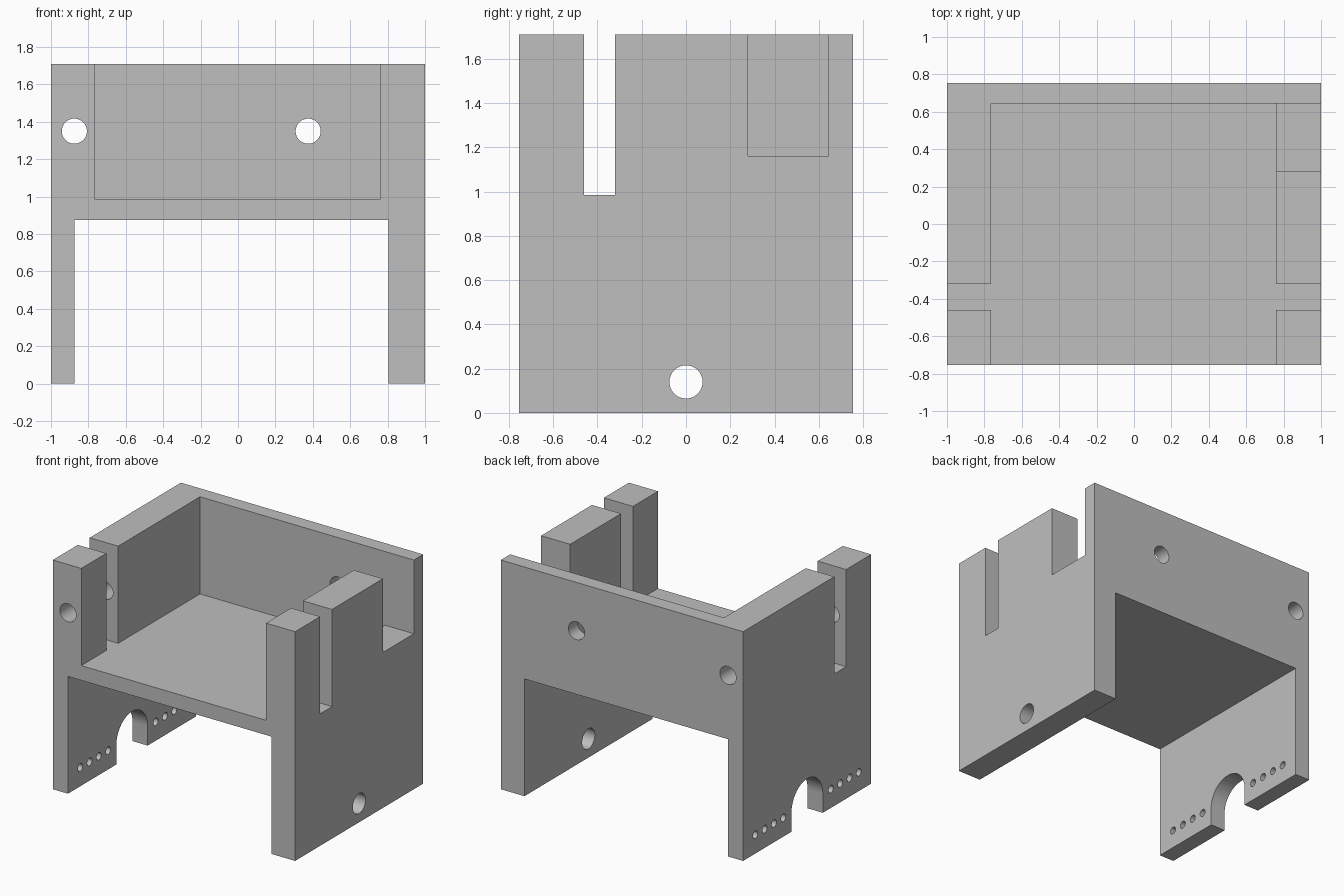
import bpy, math
from mathutils import Matrix

cube = bpy.data.objects.get("Cube")
if cube:
    bpy.data.objects.remove(cube, do_unlink=True)

W, D, H = 1.0, 0.755, 1.71      # half width, half depth, height
FLOOR, UNDER = 0.985, 0.875     # tray floor and its underside
BACK = 0.645                    # inner face of the back wall
OVER = 0.2                      # cutter overshoot


def block(name, x, y, z):
    bpy.ops.mesh.primitive_cube_add(size=1)
    ob = bpy.context.object
    ob.name = name
    ob.data.transform(Matrix.Translation([sum(r) / 2 for r in (x, y, z)])
                      @ Matrix.Diagonal([r[1] - r[0] for r in (x, y, z)] + [1]))
    return ob


def rod(name, axis, center, radius, length, sides=48):
    bpy.ops.mesh.primitive_cylinder_add(vertices=sides, radius=radius, depth=length)
    ob = bpy.context.object
    ob.name = name
    turn = Matrix.Rotation(math.pi / 2, 4, "Y" if axis == "X" else "X")
    ob.data.transform(Matrix.Translation(center) @ turn)
    return ob


# Solid bracket body
body = block("bracket_body", (-W, W), (-D, D), (0, H))

# Open tray on top and open space between the legs
cutters = [
    block("tray_cutter", (-0.765, 0.76), (-D - OVER, BACK), (FLOOR, H + OVER)),
    block("leg_space_cutter", (-0.875, 0.805), (-D - OVER, D + OVER), (-OVER, UNDER)),
]

# Slots through both side walls, and a notch in the left wall
for side, x in (("left", (0.6, W + OVER)), ("right", (-W - OVER, -0.6))):
    cutters.append(block(side + "_slot_cutter", x, (-0.46, -0.32), (FLOOR, H + OVER)))
cutters.append(block("notch_cutter", (0.6, W + OVER), (0.28, BACK), (1.16, H + OVER)))

# Bores running front to back
cutters.append(rod("long_bore_cutter", "Y", (-0.875, 0, 1.35), 0.067, 2))
cutters.append(rod("back_hole_cutter", "Y", (0.375, 0.7, 1.35), 0.067, 0.5))

# Shaft hole in the left leg, arch in the right leg
cutters.append(rod("shaft_hole_cutter", "X", (0.9, 0, 0.14), 0.075, 0.5))
cutters.append(rod("arch_cutter", "X", (-0.94, 0, 0.14), 0.185, 0.4, 64))
cutters.append(block("arch_base_cutter", (-1.14, -0.74), (-0.185, 0.185), (-OVER, 0.14)))

# Rows of small screw holes on each side of the arch
for sign in (-1, 1):
    for i in range(4):
        y = sign * (0.28 + 0.11 * i)
        cutters.append(rod("screw_hole_cutter", "X", (-0.94, y, 0.14), 0.028, 0.4, 24))

for c in cutters:
    c.hide_render = True
    m = body.modifiers.new(c.name, "BOOLEAN")
    m.operation, m.solver, m.object = "DIFFERENCE", "EXACT", c

# Bake the cuts and drop the cutters
dg = bpy.context.evaluated_depsgraph_get()
mesh = bpy.data.meshes.new_from_object(body.evaluated_get(dg))
body.modifiers.clear()
body.data = mesh
for c in cutters:
    bpy.data.objects.remove(c, do_unlink=True)

# Plain grey material
mat = bpy.data.materials.new("grey")
mat.use_nodes = True
grey = (0.52, 0.52, 0.52, 1)
mat.diffuse_color = grey
mat.node_tree.nodes["Principled BSDF"].inputs["Base Color"].default_value = grey
mesh.materials.clear()
mesh.materials.append(mat)
for p in mesh.polygons:
    p.material_index = 0

bpy.ops.object.select_all(action="DESELECT")
body.select_set(True)
bpy.context.view_layer.objects.active = body
bpy.ops.object.shade_smooth_by_angle(angle=math.radians(30))
